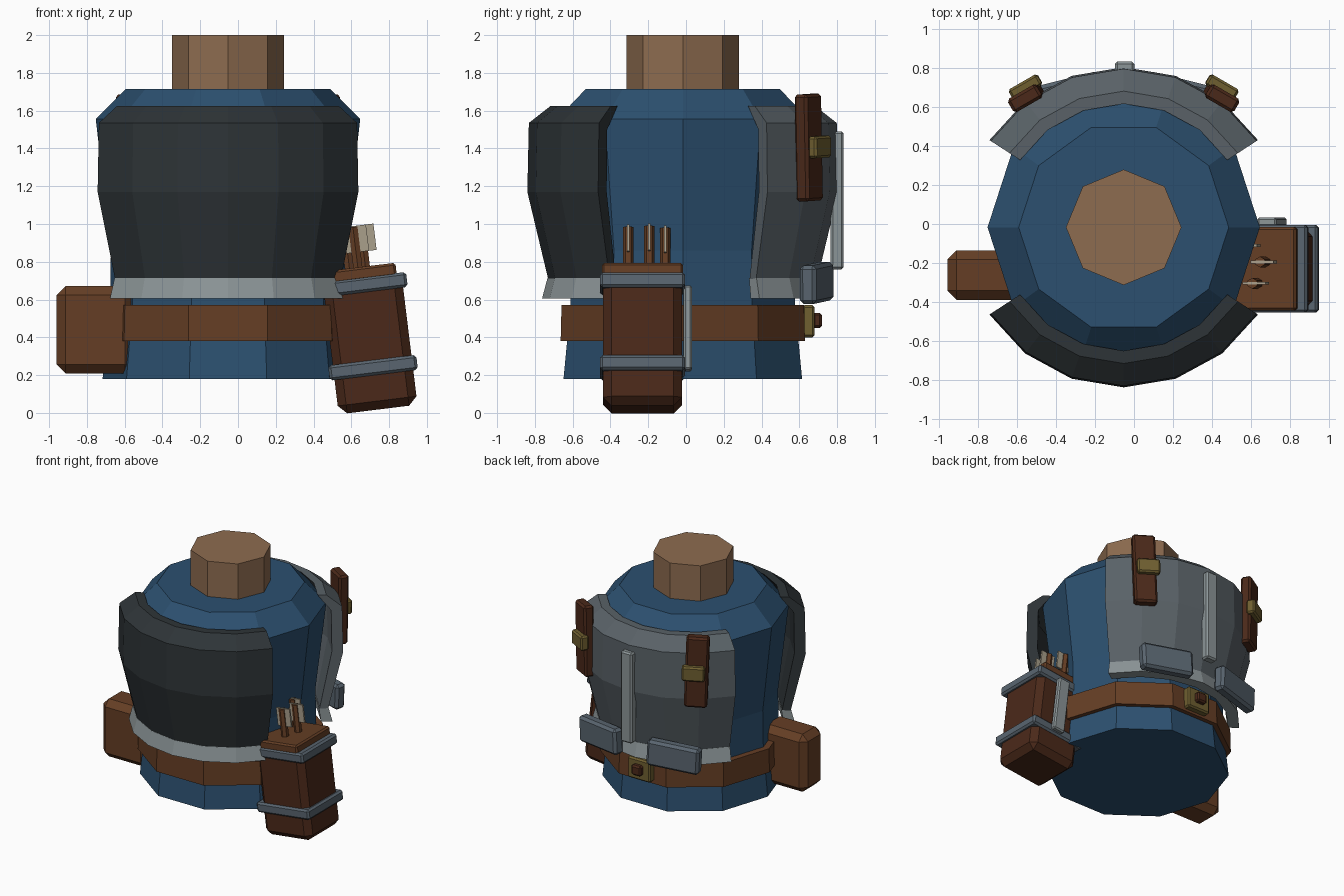
import bpy, bmesh
from math import sin, cos, pi, radians
from mathutils import Matrix, Vector

if "Cube" in bpy.data.objects:
    bpy.data.objects.remove(bpy.data.objects["Cube"])

CX, CY = -0.053, -0.017          # body axis
COLORS = {
    "blue": (.025, .08, .16), "skin": (.27, .15, .08), "brown": (.13, .048, .018),
    "dark_brown": (.07, .022, .01), "steel": (.1, .13, .16), "plate": (.1, .12, .135),
    "dark_plate": (.027, .034, .038), "light": (.26, .3, .31),
    "gold": (.16, .115, .03), "cream": (.4, .35, .26),
}
MATS = {}
for key, col in COLORS.items():
    MATS[key] = bpy.data.materials.new(key)
    MATS[key].diffuse_color = (*col, 1)


def finish(name, bm, mat, matrix=Matrix()):
    bmesh.ops.recalc_face_normals(bm, faces=bm.faces)
    me = bpy.data.meshes.new(name)
    bm.to_mesh(me)
    bm.free()
    me.materials.append(MATS[mat])
    ob = bpy.data.objects.new(name, me)
    ob.matrix_world = matrix
    bpy.context.collection.objects.link(ob)
    return ob


def lathe(name, profile, sides, mat):
    """Full turn of an open (r, z) profile, capped at both ends."""
    bm = bmesh.new()
    rings = [[bm.verts.new((CX + r * cos(2 * pi * i / sides), CY + r * sin(2 * pi * i / sides), z))
              for i in range(sides)] for r, z in profile]
    for a, b in zip(rings, rings[1:]):
        for i in range(sides):
            j = (i + 1) % sides
            bm.faces.new((a[i], a[j], b[j], b[i]))
    bm.faces.new(rings[0])
    bm.faces.new(rings[-1])
    return finish(name, bm, mat)


def shell(name, outer, inner, facing, mat, half=57, segs=6):
    """Partial turn of a wall between outer and inner (r, z) profiles."""
    bm = bmesh.new()
    prof = outer + inner[::-1]
    m, n = len(prof), len(outer)
    rows = []
    for i in range(segs + 1):
        a = radians(facing - half + 2 * half * i / segs)
        rows.append([bm.verts.new((CX + r * cos(a), CY + r * sin(a), z)) for r, z in prof])
    for a, b in zip(rows, rows[1:]):
        for k in range(m):
            bm.faces.new((a[k], a[(k + 1) % m], b[(k + 1) % m], b[k]))
    for row in (rows[0], rows[-1]):
        for k in range(n - 1):
            bm.faces.new((row[k], row[k + 1], row[m - 2 - k], row[m - 1 - k]))
    return finish(name, bm, mat)


def box(name, loc, size, mat, bevel=.012, frame=Matrix()):
    bm = bmesh.new()
    bmesh.ops.create_cube(bm, size=1)
    bmesh.ops.scale(bm, vec=size, verts=bm.verts)
    if bevel:
        bmesh.ops.bevel(bm, geom=bm.edges[:], offset=bevel, segments=1, affect='EDGES')
    return finish(name, bm, mat, frame @ Matrix.Translation(loc))


def place(loc, rz=0, ry=0):
    return (Matrix.Translation(loc) @ Matrix.Rotation(radians(rz), 4, 'Z')
            @ Matrix.Rotation(radians(ry), 4, 'Y'))


# Torso, neck and belt
lathe("torso", [(.664, .18), (.625, .57), (.62, .86), (.70, 1.555), (.54, 1.715)], 10, "blue")
lathe("neck", [(.297, 1.6), (.297, 2.0)], 8, "skin")
lathe("belt", [(.6, .38), (.68, .38), (.675, .57), (.6, .57)], 10, "brown")

# Curved chest and back plates with a light lower rim
outer = [(.713, .71), (.823, 1.17), (.815, 1.535), (.70, 1.625)]
inner = [(.65, .71), (.74, 1.17), (.735, 1.5), (.635, 1.625)]
for side, facing, mat in (("chest", -90, "dark_plate"), ("back", 90, "plate")):
    shell(side + "_plate", outer, inner, facing, mat)
    shell(side + "_plate_rim", [(.745, .605), (.716, .715)], [(.66, .605), (.645, .715)],
          facing, "light")

# Ridge on the back and belt buckle
box("back_ridge", (CX + .005, .8, 1.125), (.1, .07, .73), "light")
box("buckle", (CX, .648, .485), (.2, .065, .17), "gold")
box("buckle_stud", (CX, .695, .49), (.085, .05, .08), "dark_brown")

# Shoulder straps, clasps and waist guards, mirrored about the body axis
for s, tag in ((1, "right"), (-1, "left")):
    box("strap_" + tag, (0, 0, 0), (.17, .08, .565), "dark_brown", .015,
        place((CX + s * .5, .65, 1.405), -30 * s, 2 * s))
    box("clasp_" + tag, (0, 0, 0), (.17, .065, .115), "gold", .012,
        place((CX + s * .505, .703, 1.408), -30 * s, 2 * s))
    box("waist_guard_" + tag, (0, 0, 0), (.41, .09, .205), "steel", .02,
        place((CX + s * .327, .692, .688), -14 * s, 3 * s))

# Side pouch
box("pouch", (-.755, -.263, .44), (.41, .256, .465), "brown", .048)

# Tilted quiver with bands, lid and back strip
Q = place((.695, -.23, .4), 0, -7)
box("quiver_body", (0, 0, -.035), (.42, .42, .70), "dark_brown", .045, Q)
box("quiver_lid", (-.005, 0, .34), (.38, .43, .07), "brown", .012, Q)
for tag, z in (("lower", -.162), ("upper", .28)):
    box("quiver_band_" + tag, (0, 0, z), (.47, .45, .08), "steel", .014, Q)
box("quiver_strip", (.02, .24, .045), (.1, .045, .45), "light", .01, Q)

# Arrows with flat fletching
for i, (x, y) in enumerate(((.025, .035), (-.015, -.075), (-.06, .12))):
    bm = bmesh.new()
    bmesh.ops.create_cone(bm, cap_ends=True, segments=6, radius1=.028, radius2=.028, depth=.3)
    finish(f"arrow_shaft_{i}", bm, "brown", Q @ Matrix.Translation((x, y, .44)))
    box(f"arrow_fletching_{i}", (x + .01, y, .525), (.12, .014, .14), "cream", 0, Q)

for m in bpy.data.materials:
    if m.users and not m.is_grease_pencil:
        m.use_nodes = True
        m.node_tree.nodes["Principled BSDF"].inputs["Base Color"].default_value = m.diffuse_color
